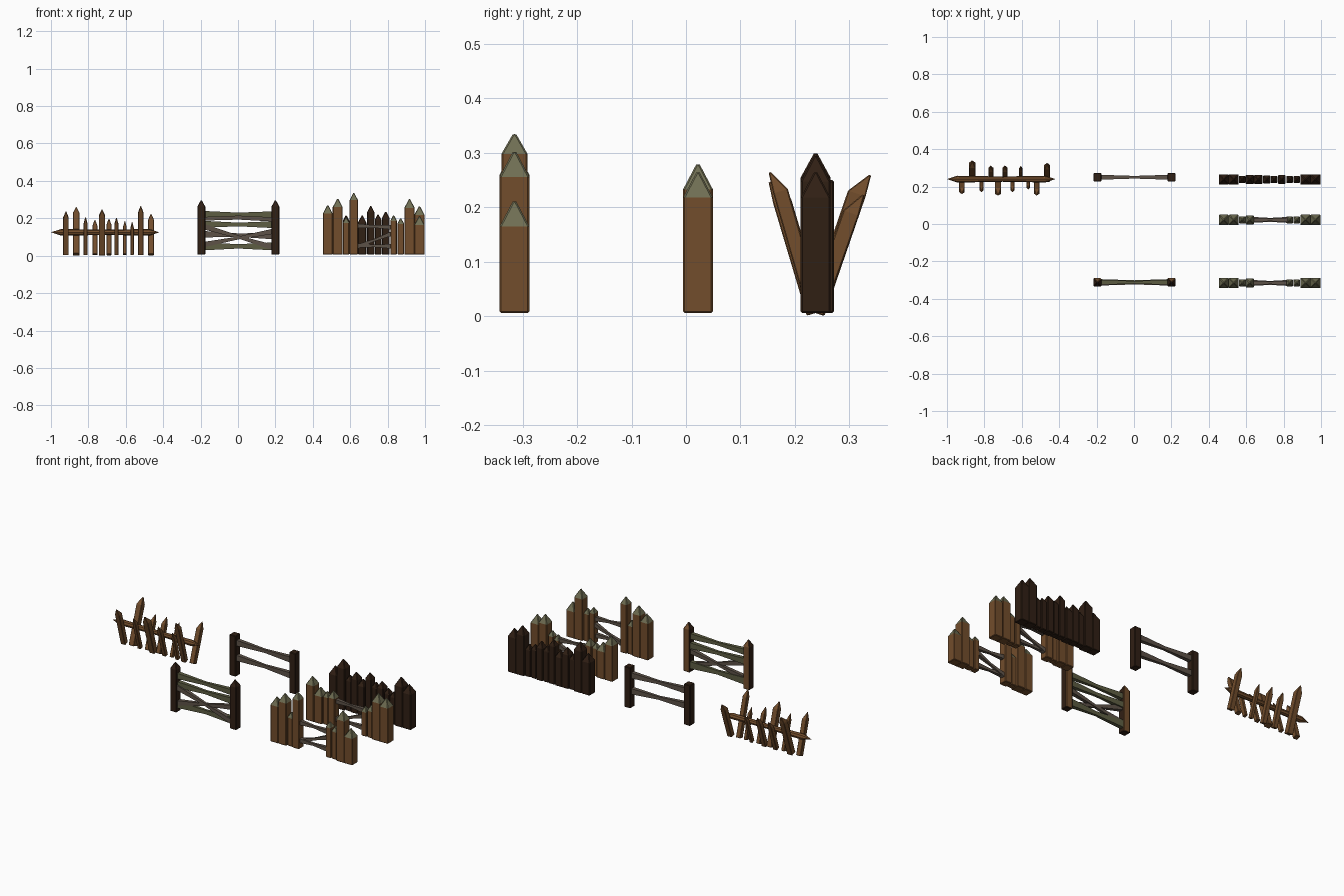
import bpy, bmesh, math
from mathutils import Vector as V

if "Cube" in bpy.data.objects:
    bpy.data.objects.remove(bpy.data.objects["Cube"])


def material(name, rgb):
    m = bpy.data.materials.new(name)
    m.diffuse_color = (*rgb, 1)
    m.use_nodes = True
    m.node_tree.nodes["Principled BSDF"].inputs["Base Color"].default_value = m.diffuse_color
    return m


BROWN = material("brown_wood", (0.17, 0.075, 0.025))
DARK = material("dark_wood", (0.03, 0.014, 0.007))
MOSS = material("mossy_tip", (0.16, 0.155, 0.085))
GREY = material("grey_rail", (0.11, 0.085, 0.065))
GREEN = material("green_rail", (0.11, 0.11, 0.055))
SQUARE = [(-1, -1), (1, -1), (1, 1), (-1, 1)]
ROUND = [(math.cos(i * math.pi / 4), math.sin(i * math.pi / 4)) for i in range(8)]


def loft(name, rings, mats, section=SQUARE, tip_segment=None, bevel=0.0):
    """Skin a section along rings of (centre, half-axis u, half-axis v)."""
    bm = bmesh.new()
    loops = []
    for c, u, v in rings:
        if u is None:
            loops.append([bm.verts.new(c)])
        else:
            loops.append([bm.verts.new(V(c) + V(u) * a + V(v) * b) for a, b in section])
    n = len(section)
    for s, (a, b) in enumerate(zip(loops, loops[1:])):
        for i in range(n):
            j = (i + 1) % n
            vs = [a[i % len(a)], a[j % len(a)], b[j % len(b)], b[i % len(b)]]
            f = bm.faces.new(list(dict.fromkeys(vs)))
            f.material_index = 1 if s == tip_segment else 0
    for end in (loops[0], loops[-1]):
        if len(end) > 1:
            bm.faces.new(end)
    bmesh.ops.recalc_face_normals(bm, faces=bm.faces)
    me = bpy.data.meshes.new(name)
    bm.to_mesh(me)
    bm.free()
    ob = bpy.data.objects.new(name, me)
    bpy.context.collection.objects.link(ob)
    for m in mats:
        me.materials.append(m)
    if bevel:
        mod = ob.modifiers.new("worn_edges", 'BEVEL')
        mod.width = bevel
        mod.segments = 1
    return ob


def post(name, x, y, w, d, top, mats, tip=None):
    """Square post with a pyramid tip (tip=0 gives a flat top)."""
    tip = w * 0.95 if tip is None else tip
    u, v = (w / 2, 0, 0), (0, d / 2, 0)
    rings = [((x, y, 0.006), u, v), ((x, y, top - tip), u, v)]
    if tip:
        rings.append(((x, y, top), None, None))
    return loft(name, rings, mats, tip_segment=1, bevel=0.003)


def rail(name, x0, z0, x1, z1, y, h, mat, depth=0.026):
    """Rail that is thick at the posts and thin in the middle."""
    rings = []
    for t, s in ((0, 1), (0.5, 0.55), (1, 1)):
        c = (x0 + (x1 - x0) * t, y, z0 + (z1 - z0) * t)
        rings.append((c, (0, depth / 2 * s, 0), (0, 0, h / 2 * s)))
    loft(name, rings, [mat])


# spike barrier: pointed pole
rings = [((-1.0, 0.24, 0.125), None, None)]
for x, r in ((-0.945, 0.018), (-0.7, 0.014), (-0.475, 0.018)):
    rings.append(((x, 0.24, 0.125), (0, r, 0), (0, 0, r)))
rings.append(((-0.42, 0.24, 0.125), None, None))
loft("barrier_pole", rings, [BROWN], ROUND)

# spike barrier: leaning stakes (x, tip y, tip z, width)
stakes = [(-0.92, 0.158, 0.245, 0.029), (-0.865, 0.342, 0.268, 0.034), (-0.815, 0.168, 0.215, 0.02),
          (-0.765, 0.315, 0.2, 0.026), (-0.727, 0.15, 0.255, 0.034), (-0.69, 0.315, 0.205, 0.027),
          (-0.65, 0.168, 0.21, 0.023), (-0.605, 0.313, 0.195, 0.018), (-0.566, 0.182, 0.19, 0.018),
          (-0.52, 0.15, 0.273, 0.028), (-0.465, 0.33, 0.232, 0.03)]
for x, ty, tz, w in stakes:
    side = 1 if ty > 0.24 else -1
    h = max(w, 0.024) / 2
    base = V((x, 0.238, 0.006))
    d = (V((x, ty - side * h * 0.8, tz)) - base).normalized()
    out = V((0, side * d.z, -side * d.y))
    length = (tz - 0.006) / d.z
    u, v = V((w / 2, 0, 0)), out * h
    loft("barrier_stake", [(base, u, v), (base + d * (length - 0.045), u, v),
                           (base + d * length + out * h * 0.8, None, None)], [BROWN], bevel=0.002)

# rail fences: front one with pointed posts, back one with flat posts
for x in (-0.196, 0.2):
    p = post("pointed_gate_post", x, -0.312, 0.042, 0.044, 0.302, [DARK, DARK, BROWN], 0.04)
    for f in p.data.polygons:
        if f.normal.y > 0.5:
            f.material_index = 2
    post("flat_gate_post", x, 0.25, 0.042, 0.044, 0.25, [DARK, DARK], 0)
for z0, z1, h, y, m in ((0.222, 0.22, 0.034, -0.312, GREEN), (0.168, 0.166, 0.036, -0.308, GREEN),
                        (0.05, 0.05, 0.042, -0.308, GREEN), (0.155, 0.045, 0.03, -0.316, GREY),
                        (0.06, 0.13, 0.028, -0.312, GREY)):
    rail("front_fence_rail", -0.18, z0, 0.185, z1, y, h, m)
for z0, z1 in ((0.205, 0.2), (0.115, 0.105)):
    rail("back_fence_rail", -0.18, z0, 0.185, z1, 0.25, 0.034, GREY)

# palisades: shared post spacing (x, width), with heights for each wall
left = [(0.48, 0.052), (0.533, 0.053), (0.578, 0.034), (0.619, 0.044)]
gap = [(0.664, 0.044), (0.71, 0.038), (0.749, 0.035), (0.79, 0.042)]
right = [(0.832, 0.034), (0.87, 0.034), (0.917, 0.055), (0.97, 0.055)]
walls = [("front_palisade", -0.315, left + right, [0.275, 0.31, 0.21, 0.34, 0.22, 0.205, 0.308, 0.217], BROWN, MOSS),
         ("middle_palisade", 0.022, left + right, [0.27, 0.22, 0.205, 0.22, 0.185, 0.2, 0.285, 0.27], BROWN, MOSS),
         ("back_palisade", 0.238, left + gap + right,
          [0.25, 0.305, 0.22, 0.25, 0.22, 0.27, 0.225, 0.24, 0.21, 0.2, 0.3, 0.27], DARK, DARK)]
for name, y, slots, tops, wood, tip in walls:
    for (x, w), top in zip(slots, tops):
        post(name + "_post", x, y, w, min(w + 0.004, 0.055), top, [wood, tip])

# broken rails across the gaps
for name, y in (("front_palisade_rail", -0.315), ("middle_palisade_rail", 0.022)):
    for z0, z1, dy in ((0.16, 0.152, 0), (0.045, 0.12, 0.004), (0.055, 0.05, -0.004)):
        rail(name, 0.63, z0, 0.825, z1, y + dy, 0.025, GREY, 0.024)
